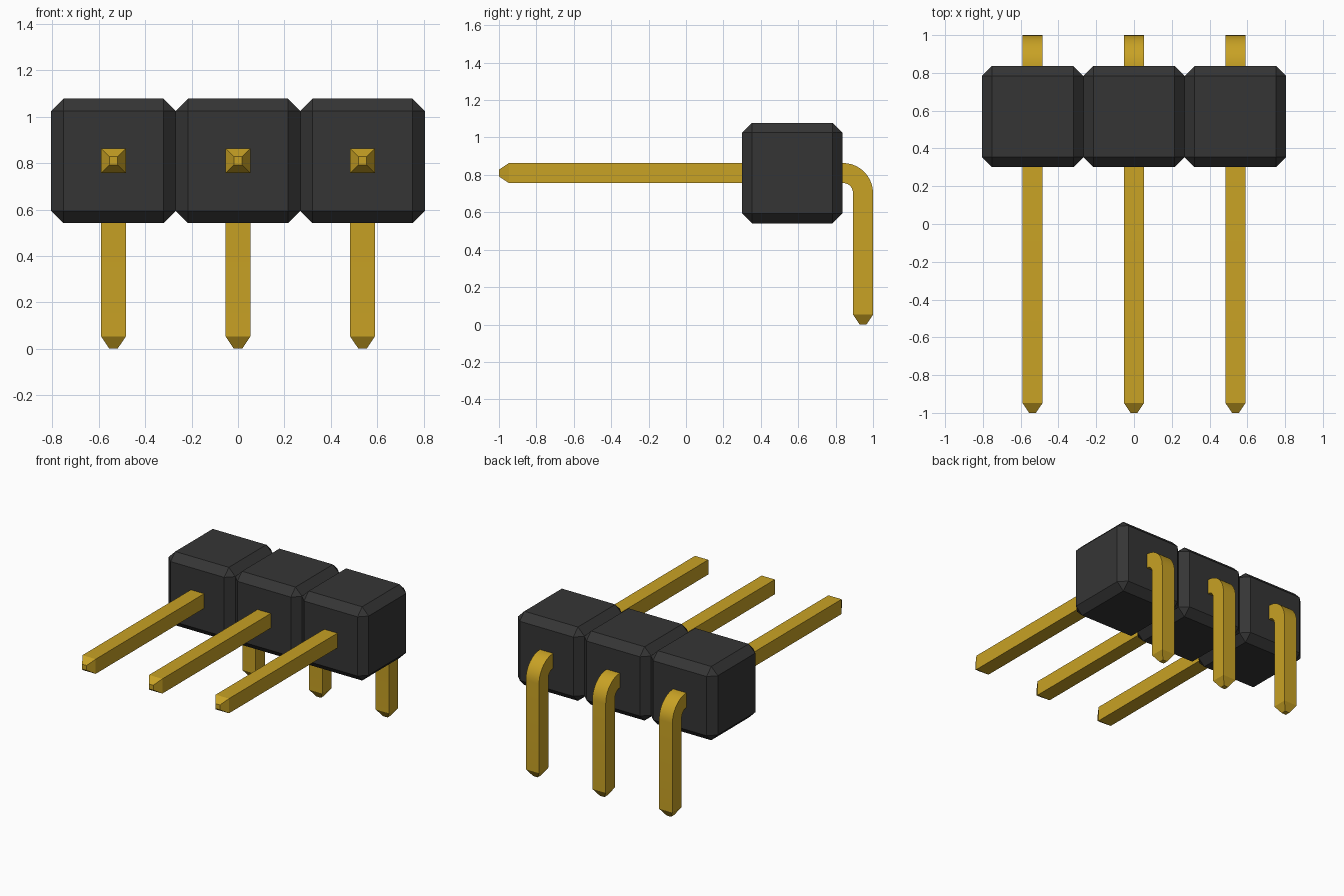
import bpy, bmesh, math
from mathutils import Vector

cube = bpy.data.objects.get("Cube")
if cube:
    bpy.data.objects.remove(cube, do_unlink=True)

PITCH = 0.537      # spacing of the pins and size of each housing block
CHAMFER = 0.053
PIN = 0.107        # pin thickness
TIP = 0.036        # width of the blunt pin tip
PIN_Z = 0.81
TAIL_Y = 1.0 - PIN / 2
BEND = 0.107       # bend radius on the pin's centre line


def material(name, rgb):
    m = bpy.data.materials.new(name)
    m.use_nodes = True
    m.diffuse_color = (*rgb, 1)
    bsdf = next(n for n in m.node_tree.nodes if n.type == 'BSDF_PRINCIPLED')
    bsdf.inputs["Base Color"].default_value = (*rgb, 1)
    return m


black = material("black plastic", (0.036, 0.036, 0.036))
gold = material("gold metal", (0.58, 0.36, 0.018))


def add_object(name, bm, mat):
    bmesh.ops.recalc_face_normals(bm, faces=bm.faces)
    mesh = bpy.data.meshes.new(name)
    bm.to_mesh(mesh)
    bm.free()
    mesh.materials.append(mat)
    ob = bpy.data.objects.new(name, mesh)
    bpy.context.collection.objects.link(ob)
    return ob


def housing_block(name, x):
    # Cube with every edge chamfered
    bm = bmesh.new()
    bmesh.ops.create_cube(bm, size=PITCH)
    bmesh.ops.bevel(bm, geom=bm.edges[:], offset=CHAMFER, segments=1,
                    affect='EDGES')
    ob = add_object(name, bm, black)
    ob.location = (x, 0.569, PIN_Z)


def bent_pin(name, x):
    # Stations along the pin: centre y, centre z, direction angle, width
    stations = [(-1, PIN_Z, 0, TIP), (-1 + CHAMFER, PIN_Z, 0, PIN)]
    steps = 10
    for i in range(steps + 1):
        a = math.pi / 2 * i / steps
        stations.append((TAIL_Y - BEND + BEND * math.sin(a),
                         PIN_Z - BEND + BEND * math.cos(a), a, PIN))
    stations += [(TAIL_Y, CHAMFER, math.pi / 2, PIN),
                 (TAIL_Y, 0, math.pi / 2, TIP)]

    # Square rings joined into one swept bar with tapered ends
    bm = bmesh.new()
    rings = []
    for y, z, a, w in stations:
        up = Vector((0, math.sin(a), math.cos(a))) * w / 2
        side = Vector((w / 2, 0, 0))
        c = Vector((0, y, z))
        rings.append([bm.verts.new(c + side * s + up * u)
                      for s, u in ((-1, -1), (1, -1), (1, 1), (-1, 1))])
    for r, q in zip(rings, rings[1:]):
        for k in range(4):
            n = (k + 1) % 4
            bm.faces.new((r[k], r[n], q[n], q[k]))
    bm.faces.new(rings[0])
    bm.faces.new(rings[-1])
    ob = add_object(name, bm, gold)
    ob.location.x = x

    # Smooth bend, crisp edges
    bpy.ops.object.select_all(action='DESELECT')
    ob.select_set(True)
    bpy.context.view_layer.objects.active = ob
    bpy.ops.object.shade_smooth_by_angle(angle=math.radians(30))


for side, x in (("right", -PITCH), ("middle", 0), ("left", PITCH)):
    housing_block("housing_block_" + side, x)
    bent_pin("bent_pin_" + side, x)
